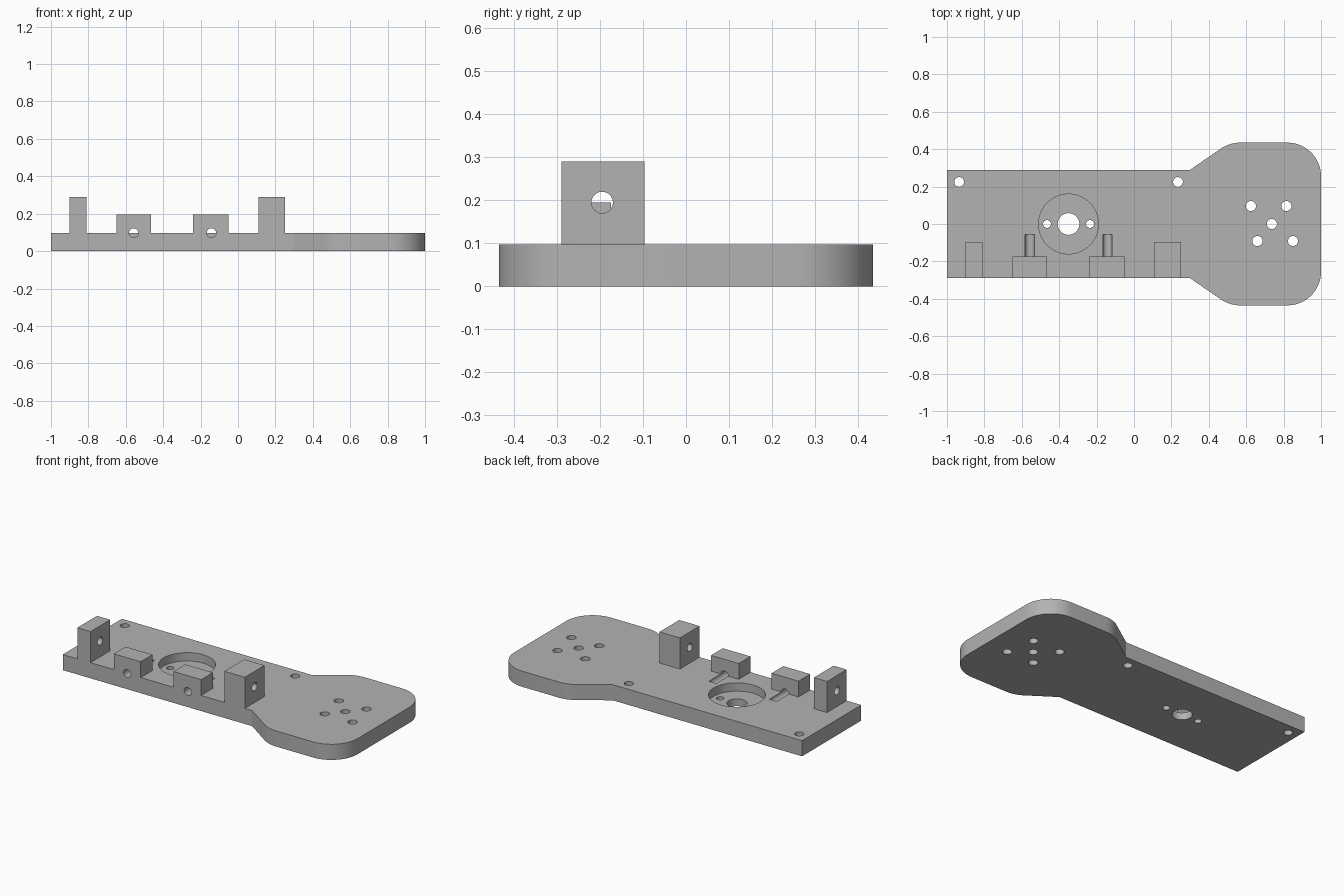
import bpy, bmesh, math
from mathutils import Matrix, Vector

if "Cube" in bpy.data.objects:
    bpy.data.objects.remove(bpy.data.objects["Cube"])

grey = bpy.data.materials.new("plain grey")
grey.diffuse_color = (0.45, 0.45, 0.45, 1)
grey.use_nodes = True
grey.node_tree.nodes["Principled BSDF"].inputs["Base Color"].default_value = grey.diffuse_color
T = 0.097          # plate thickness
FRONT = -0.29      # front edge of the narrow arm


def new_object(name, bm):
    bmesh.ops.recalc_face_normals(bm, faces=bm.faces[:])
    mesh = bpy.data.meshes.new(name)
    bm.to_mesh(mesh)
    bm.free()
    mesh.materials.append(grey)
    obj = bpy.data.objects.new(name, mesh)
    bpy.context.collection.objects.link(obj)
    return obj


def box(name, x0, x1, y0, y1, z0, z1):
    bm = bmesh.new()
    bmesh.ops.create_cube(bm, size=1, matrix=Matrix.Translation(
        ((x0 + x1) / 2, (y0 + y1) / 2, (z0 + z1) / 2)) @ Matrix.Diagonal((x1 - x0, y1 - y0, z1 - z0, 1)))
    return new_object(name, bm)


def rod(name, start, end, r, sides=32):
    a, b = Vector(start), Vector(end)
    rot = (b - a).to_track_quat('Z', 'Y').to_matrix().to_4x4()
    bm = bmesh.new()
    bmesh.ops.create_cone(bm, cap_ends=True, segments=sides, radius1=r, radius2=r,
                          depth=(b - a).length, matrix=Matrix.Translation((a + b) / 2) @ rot)
    return new_object(name, bm)


def combine(target, tool, operation):
    mod = target.modifiers.new(operation, 'BOOLEAN')
    mod.operation, mod.solver, mod.object = operation, 'EXACT', tool
    bpy.context.view_layer.objects.active = target
    bpy.ops.object.modifier_apply(modifier=mod.name)
    bpy.data.objects.remove(tool)


# Paddle-shaped plate: narrow arm flaring into a rounded head
def arc(cx, cy, r, a0, a1, n):
    return [(cx + r * math.cos(math.radians(a0 + (a1 - a0) * i / n)),
             cy + r * math.sin(math.radians(a0 + (a1 - a0) * i / n))) for i in range(n + 1)]


flare = 90 + 36.5
upper = [(-1, -FRONT), (0.30, -FRONT)] + arc(0.567, 0.255, 0.18, flare, 90, 8) + arc(0.82, 0.255, 0.18, 90, 0, 16)
outline = upper + [(x, -y) for x, y in reversed(upper)]
bm = bmesh.new()
base = bm.faces.new([bm.verts.new((x, y, 0)) for x, y in outline])
top = bmesh.ops.extrude_face_region(bm, geom=[base])
bmesh.ops.translate(bm, vec=(0, 0, T), verts=[v for v in top["geom"] if isinstance(v, bmesh.types.BMVert)])
plate = new_object("mounting_plate", bm)

# Tall lugs and low blocks along the front edge
for x0, x1, back, height in ((-0.90, -0.81, -0.097, 0.29), (0.11, 0.25, -0.097, 0.29),
                             (-0.65, -0.465, -0.175, 0.195), (-0.24, -0.05, -0.175, 0.195)):
    combine(plate, box("block", x0, x1, FRONT, back, T / 2, height), 'UNION')

# Round recess with its centre bore and two small holes
combine(plate, rod("recess", (-0.35, 0, 0.045), (-0.35, 0, 0.2), 0.16, 64), 'DIFFERENCE')
holes = [(-0.35, 0, 0.058), (-0.465, 0, 0.021), (-0.235, 0, 0.021)]
# Arm corner holes, then the five holes in the head
holes += [(-0.935, 0.225, 0.026), (0.235, 0.225, 0.026)]
holes += [(x, y, 0.027) for x, y in ((0.625, 0.096), (0.815, 0.096), (0.737, 0), (0.66, -0.091), (0.85, -0.091))]
for x, y, r in holes:
    combine(plate, rod("hole", (x, y, -0.1), (x, y, 0.2), r), 'DIFFERENCE')

# Cross holes through the tall lugs
for x0, x1 in ((-0.95, -0.75), (0.05, 0.30)):
    combine(plate, rod("pin_hole", (x0, -0.195, 0.195), (x1, -0.195, 0.195), 0.025), 'DIFFERENCE')

# Holes through the low blocks that run on as grooves in the plate
for x in (-0.558, -0.142):
    combine(plate, rod("groove", (x, -0.4, T), (x, -0.057, T), 0.025), 'DIFFERENCE')

plate.select_set(True)
bpy.context.view_layer.objects.active = plate
bpy.ops.object.shade_smooth_by_angle(angle=math.radians(30))
